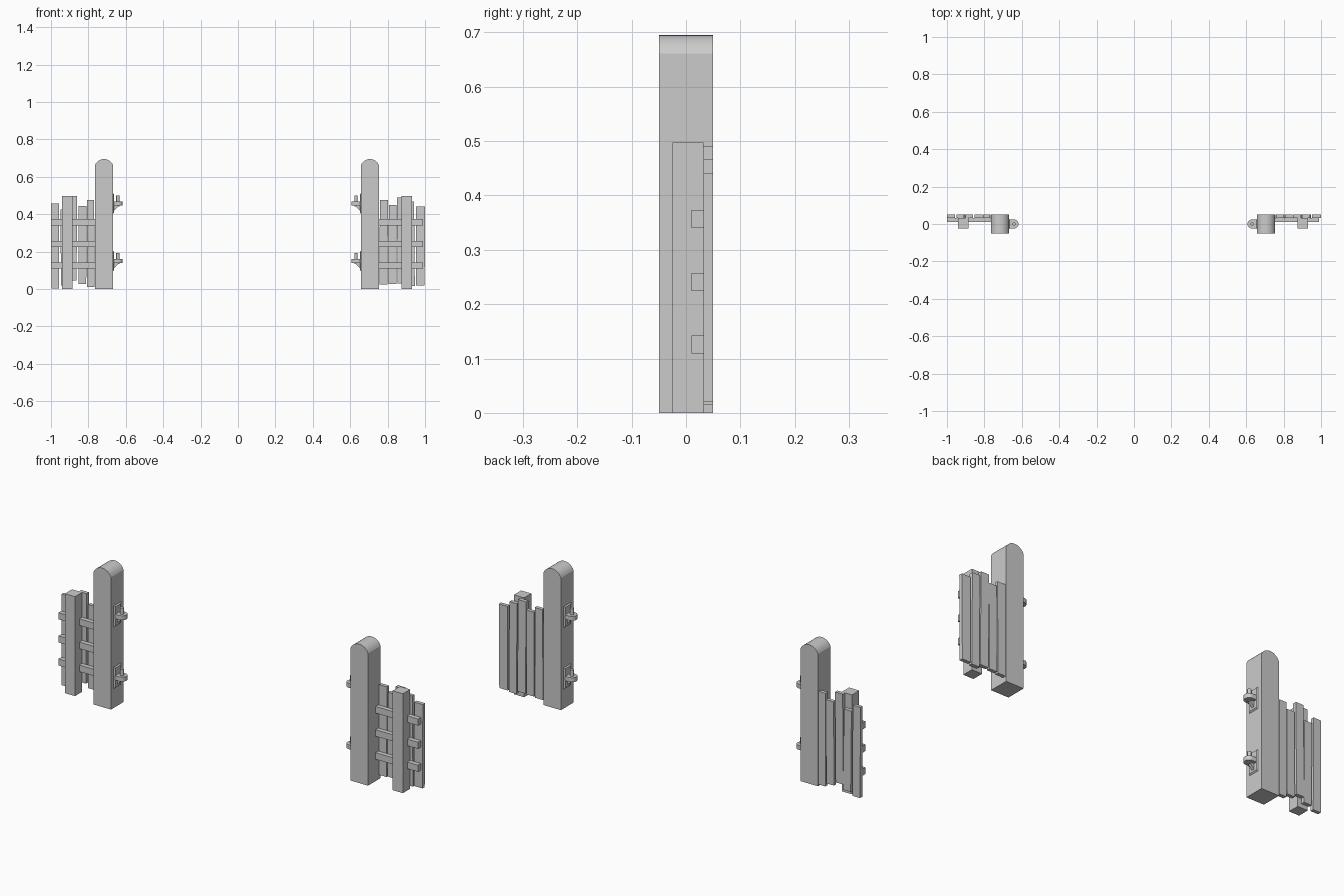
import bpy, bmesh, math
from mathutils import Vector

if "Cube" in bpy.data.objects:
    bpy.data.objects.remove(bpy.data.objects["Cube"])


def prism(name, base, top, smooth=False):
    """Solid between two matching outlines of 3D points."""
    bm = bmesh.new()
    a = [bm.verts.new(p) for p in base]
    b = [bm.verts.new(p) for p in top]
    n = len(a)
    bm.faces.new(a)
    bm.faces.new(b)
    for i in range(n):
        j = (i + 1) % n
        bm.faces.new((a[i], a[j], b[j], b[i]))
    bmesh.ops.recalc_face_normals(bm, faces=bm.faces)
    me = bpy.data.meshes.new(name)
    bm.to_mesh(me)
    bm.free()
    ob = bpy.data.objects.new(name, me)
    bpy.context.collection.objects.link(ob)
    if smooth:
        bpy.ops.object.select_all(action='DESELECT')
        ob.select_set(True)
        bpy.context.view_layer.objects.active = ob
        bpy.ops.object.shade_smooth_by_angle(angle=math.radians(18))
    return ob


def gate_side(label, s, cx, pickets):
    """d runs outward from the gate post centre; s is the side sign."""
    def X(d):
        return cx + s * d

    def upright(name, outline, y0, y1, smooth=False):
        prism(label + name, [(X(d), y0, z) for d, z in outline],
              [(X(d), y1, z) for d, z in outline], smooth)

    def flat(name, outline, z0, z1, smooth=False):
        prism(label + name, [(X(d), y, z0) for d, y in outline],
              [(X(d), y, z1) for d, y in outline], smooth)

    def box(name, d0, d1, y0, y1, z0, z1):
        upright(name, [(d0, z0), (d1, z0), (d1, z1), (d0, z1)], y0, y1)

    # gate post with arched top
    half, spring, rise = 0.0485, 0.661, 0.034
    r = (half ** 2 + rise ** 2) / (2 * rise)
    a0 = math.asin(half / r)
    arch = []
    for i in range(13):
        a = a0 - 2 * a0 * i / 12
        arch.append((r * math.sin(a), spring + rise - r + r * math.cos(a)))
    upright("_gate_post", [(-half, 0), (half, 0)] + arch, -0.05, 0.05, True)

    # fence post and rails
    box("_fence_post", 0.168, 0.224, -0.025, 0.032, 0, 0.497)
    for i, z in enumerate((0.109, 0.224, 0.34)):
        box(f"_rail_{i}", half - 0.01, 0.2835, 0.01, 0.033, z, z + 0.033)

    # uneven pickets: centre, width, bottom, top, lean
    for i, (c, w, z0, z1, lean) in enumerate(pickets):
        h = w / 2
        upright(f"_picket_{i}", [(c - h - lean, z0), (c + h - lean, z0),
                                 (c + h + lean, z1), (c - h + lean, z1)], 0.032, 0.05)

    # hinges: bevelled plate, arm with round end, pin and brace
    for i, z in enumerate((0.15, 0.457)):
        def rect(d, w, h):
            return [(X(d), y * w, z + k * h) for y, k in
                    ((-1, -1), (1, -1), (1, 1), (-1, 1))]
        base, face = rect(-half + 0.004, 0.031, 0.057), rect(-half - 0.006, 0.023, 0.048)
        prism(f"{label}_hinge_plate_{i}", base, face)
        px = -0.0745
        arm = [(-half, -0.024), (-half, 0.024)]
        arm += [(px - 0.025 * math.sin(a), 0.024 * math.cos(a))
                for a in (math.pi * k / 12 for k in range(13))][::1]
        # order: down one edge, round the tip, back
        arm = [arm[0], arm[1]] + arm[2:]
        flat(f"_hinge_arm_{i}", arm, z - 0.011, z + 0.011, True)
        pin = [(px + 0.009 * math.cos(a), 0.009 * math.sin(a))
               for a in (math.tau * k / 16 for k in range(16))]
        flat(f"_hinge_pin_{i}", pin, z - 0.016, z + 0.042, True)
        upright(f"_hinge_brace_{i}", [(-half, z - 0.045), (-half, z - 0.008),
                                      (px - 0.008, z - 0.008)], -0.007, 0.007)


gate_side("left", -1, -0.7165, [
    (0.071, 0.039, 0.010, 0.476, 0.001),
    (0.115, 0.042, 0.027, 0.445, -0.001),
    (0.166, 0.042, 0.046, 0.497, -0.002),
    (0.211, 0.041, 0.020, 0.425, 0.002),
    (0.2615, 0.042, 0.003, 0.457, 0.001)])
gate_side("right", 1, 0.7055, [
    (0.0735, 0.043, 0.024, 0.475, 0.001),
    (0.121, 0.042, 0.028, 0.450, 0.001),
    (0.168, 0.044, 0.030, 0.490, -0.002),
    (0.217, 0.042, 0.015, 0.467, -0.002),
    (0.270, 0.047, 0.020, 0.440, 0.001)])
